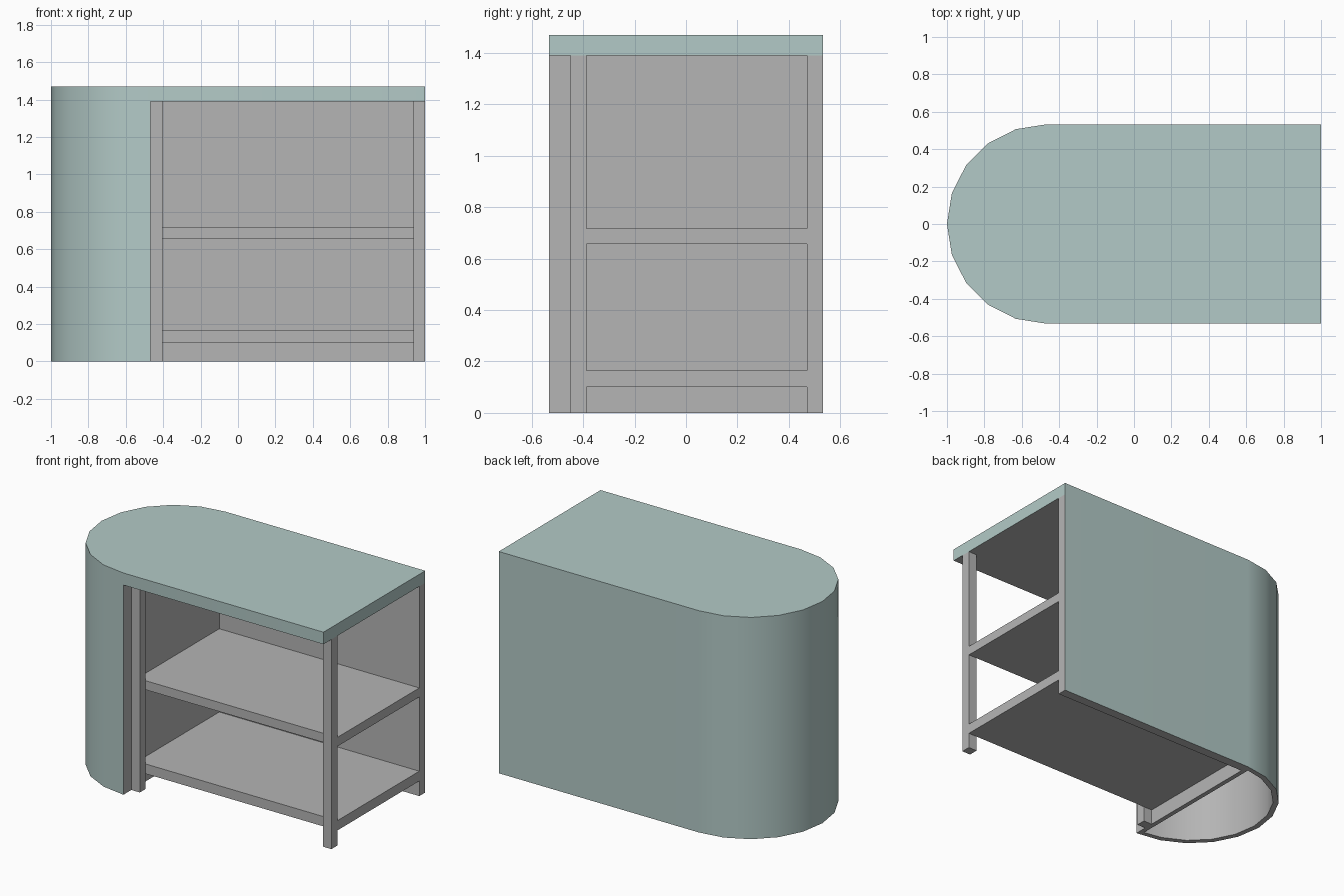
import bpy, bmesh, math

if "Cube" in bpy.data.objects:
    bpy.data.objects.remove(bpy.data.objects["Cube"])

R, CX = 0.533, -0.467         # end radius and its centre
H, TOP = 1.47, 1.39           # height, underside of top
T, SHELL = 0.062, 0.035       # back wall and rounded shell thickness

def material(name, color):
    m = bpy.data.materials.new(name)
    m.diffuse_color = color
    m.use_nodes = True
    m.node_tree.nodes["Principled BSDF"].inputs["Base Color"].default_value = m.diffuse_color
    return m

grey = material("grey", (0.46, 0.46, 0.46, 1))
teal = material("teal", (0.45, 0.59, 0.57, 1))

def prism(name, outline, z0, z1):
    bm = bmesh.new()
    face = bm.faces.new([bm.verts.new((x, y, z0)) for x, y in outline])
    ext = bmesh.ops.extrude_face_region(bm, geom=[face])
    bmesh.ops.translate(bm, vec=(0, 0, z1 - z0),
                        verts=[v for v in ext["geom"] if isinstance(v, bmesh.types.BMVert)])
    bmesh.ops.recalc_face_normals(bm, faces=bm.faces)
    me = bpy.data.meshes.new(name)
    bm.to_mesh(me)
    bm.free()
    me.materials.append(grey)
    ob = bpy.data.objects.new(name, me)
    bpy.context.collection.objects.link(ob)
    return ob

def box(name, x0, x1, y0, y1, z0, z1):
    return prism(name, [(x0, y0), (x1, y0), (x1, y1), (x0, y1)], z0, z1)

def arc(r):
    return [(CX - r * math.sin(math.radians(18 * i)), r * math.cos(math.radians(18 * i)))
            for i in range(11)]

# Body: counter top, back wall and rounded end in one solid
body = prism("counter_body", arc(R) + [(1, -R), (1, R)], 0, H)
body.data.materials.append(teal)

# Cutters: open shelf bay, and the hollow behind the divider
bay = box("bay_cutter", CX, 1.2, -0.8, R - T, -0.2, TOP)
r = R - SHELL
inner = [(CX - 0.03, r)] + arc(r)[1:-1] + [(CX - 0.03, -r)]
hollow = prism("hollow_cutter", inner, -0.2, TOP)

# Body colours: grey underside and grey wall end below the top, teal elsewhere
bm = bmesh.new()
bm.from_mesh(body.data)
end = [f for f in bm.faces if f.normal.x > 0.9]
bmesh.ops.bisect_plane(bm, geom=end + list({e for f in end for e in f.edges})
                       + list({v for f in end for v in f.verts}),
                       plane_co=(0, 0, TOP), plane_no=(0, 0, 1))
for f in bm.faces:
    low_end = f.normal.x > 0.9 and f.calc_center_median().z < TOP
    f.material_index = 0 if low_end or f.normal.z < -0.5 else 1
bm.to_mesh(body.data)
bm.free()

bpy.context.view_layer.objects.active = body
body.select_set(True)
for c in (bay, hollow):
    c.hide_render = True
    mod = body.modifiers.new(c.name, 'BOOLEAN')
    mod.operation, mod.solver, mod.object = 'DIFFERENCE', 'EXACT', c
    bpy.ops.object.modifier_apply(modifier=mod.name)
    bpy.data.objects.remove(c)
bpy.ops.object.shade_smooth_by_angle(angle=math.radians(30))
body.modifiers.new("flat_walls", 'WEIGHTED_NORMAL').keep_sharp = True

# Front posts
for side, x in (("left", CX), ("right", 0.938)):
    box(side + "_front_post", x, x + 0.062, -0.45, -0.388, 0, TOP)

# Shelves
for name, z0, z1 in (("lower_shelf", 0.10, 0.165), ("upper_shelf", 0.657, 0.717)):
    box(name, CX, 1, -0.388, R - T, z0, z1)
